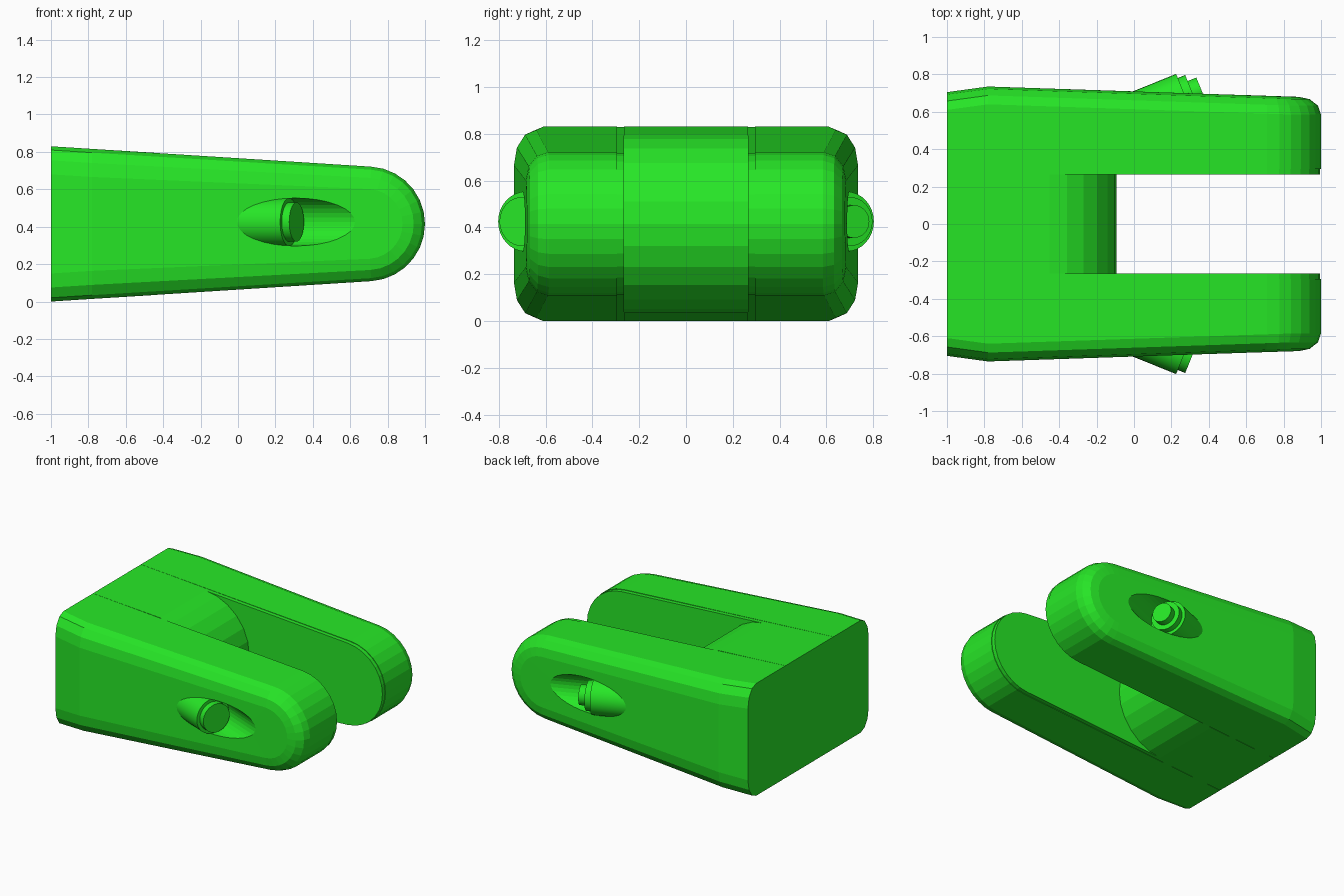
import bpy, bmesh
from math import sin, cos, radians, pi
from mathutils import Vector, Matrix

if "Cube" in bpy.data.objects:
    bpy.data.objects.remove(bpy.data.objects["Cube"])

green = bpy.data.materials.new("green")
green.diffuse_color = (0.02, 0.8, 0.02, 1)
green.use_nodes = True
green.node_tree.nodes["Principled BSDF"].inputs["Base Color"].default_value = green.diffuse_color
ZC = 0.415          # height of the long axis
SLOPE = 0.064       # taper of the top and bottom


def half_height(x):
    return ZC - SLOPE * (x + 1)


def outline(cx, n, inset=0.0, back_inset=None):
    """Tapered side profile with a round nose centred at cx."""
    if back_inset is None:
        back_inset = inset
    r = half_height(cx) - inset
    lower = [(-1, -half_height(-1) + back_inset),
             (-0.78, -half_height(-0.78) + back_inset)]
    arc = []
    for i in range(n + 1):
        a = radians(-86.4 + 172.8 * i / n)
        arc.append((cx + r * cos(a), r * sin(a)))
    return lower + arc + [(x, -z) for x, z in reversed(lower)]


def make(name, layers):
    """Loft equal-length loops; the end caps fold at the second profile point."""
    bm = bmesh.new()
    loops = [[bm.verts.new(p) for p in layer] for layer in layers]
    n = len(loops[0])
    for a, b in zip(loops, loops[1:]):
        for i in range(n):
            j = (i + 1) % n
            bm.faces.new((a[i], a[j], b[j], b[i]))
    for lp in (loops[0], loops[-1]):
        bm.faces.new((lp[0], lp[1], lp[-2], lp[-1]))
        bm.faces.new(lp[1:-1])
    bmesh.ops.recalc_face_normals(bm, faces=bm.faces)
    return finish(name, bm)


def finish(name, bm):
    me = bpy.data.meshes.new(name)
    bm.to_mesh(me)
    bm.free()
    me.materials.append(green)
    ob = bpy.data.objects.new(name, me)
    bpy.context.collection.objects.link(ob)
    return ob


def rod(name, side, r, s0, s1, seg=32):
    """Cylinder on the slanted barrel axis between distances s0 and s1."""
    d = Vector((cos(radians(22)), side * sin(radians(22)), 0))
    c = Vector((0.29, side * 0.69, 0.425)) + d * (s0 + s1) / 2
    bm = bmesh.new()
    m = Matrix.Translation(c) @ d.to_track_quat('Z', 'Y').to_matrix().to_4x4()
    bmesh.ops.create_cone(bm, cap_ends=True, segments=seg, radius1=r, radius2=r,
                          depth=s1 - s0, matrix=m)
    return finish(name, bm)


def outer_y(x):
    if x < -0.78:
        return 0.705 + 0.03 * (x + 1) / 0.22
    return 0.735 - 0.055 * (x + 0.78) / 1.63


ARM_X = 0.693
for side, tag in ((-1, "front"), (1, "back")):
    # arm: flat inside, rounded over towards the outer face
    base = outline(ARM_X, 14)
    layers = [[(x, side * 0.295, ZC + z) for x, z in base]]
    for k in range(4):
        a = pi / 2 * k / 3
        ins = 1 - cos(a)
        loop = outline(ARM_X, 14, 0.12 * ins, 0.15 * ins)
        layers.append([(x, side * (outer_y(min(x, 0.85)) - 0.095 * (1 - sin(a))), ZC + z)
                       for x, z in loop])
    arm = make(tag + "_arm", layers)

    # inner liner plate of the arm
    pad = outline(ARM_X, 14, 0.004, 0.001)
    make(tag + "_liner", [[(x, side * y, ZC + z) for x, z in pad] for y in (0.265, 0.296)])

    # slanted recess cut into the outer face
    cutter = rod(tag + "_recess_cutter", side, 0.128, -0.02, 0.7)
    cutter.hide_render = True
    cutter.hide_viewport = True
    mod = arm.modifiers.new("recess", 'BOOLEAN')
    mod.operation = 'DIFFERENCE'
    mod.solver = 'EXACT'
    mod.object = cutter

    # barrel and its stepped tip
    parts = [rod(tag + "_barrel", side, 0.1285, -0.42, -0.018)]
    parts.append(rod(tag + "_barrel_tip", side, 0.105, -0.03, 0.025))
    if side > 0:
        parts.append(rod(tag + "_nozzle", side, 0.07, 0.0, 0.075))
    for ob in parts:
        bpy.context.view_layer.objects.active = ob
        bpy.ops.object.select_all(action='DESELECT')
        ob.select_set(True)
        bpy.ops.object.shade_smooth_by_angle(angle=radians(35))

# centre block with a rounded front between the arms
block = outline(-0.475, 12)
make("centre_block", [[(x, y, ZC + z) for x, z in block] for y in (-0.2655, 0.2655)])
